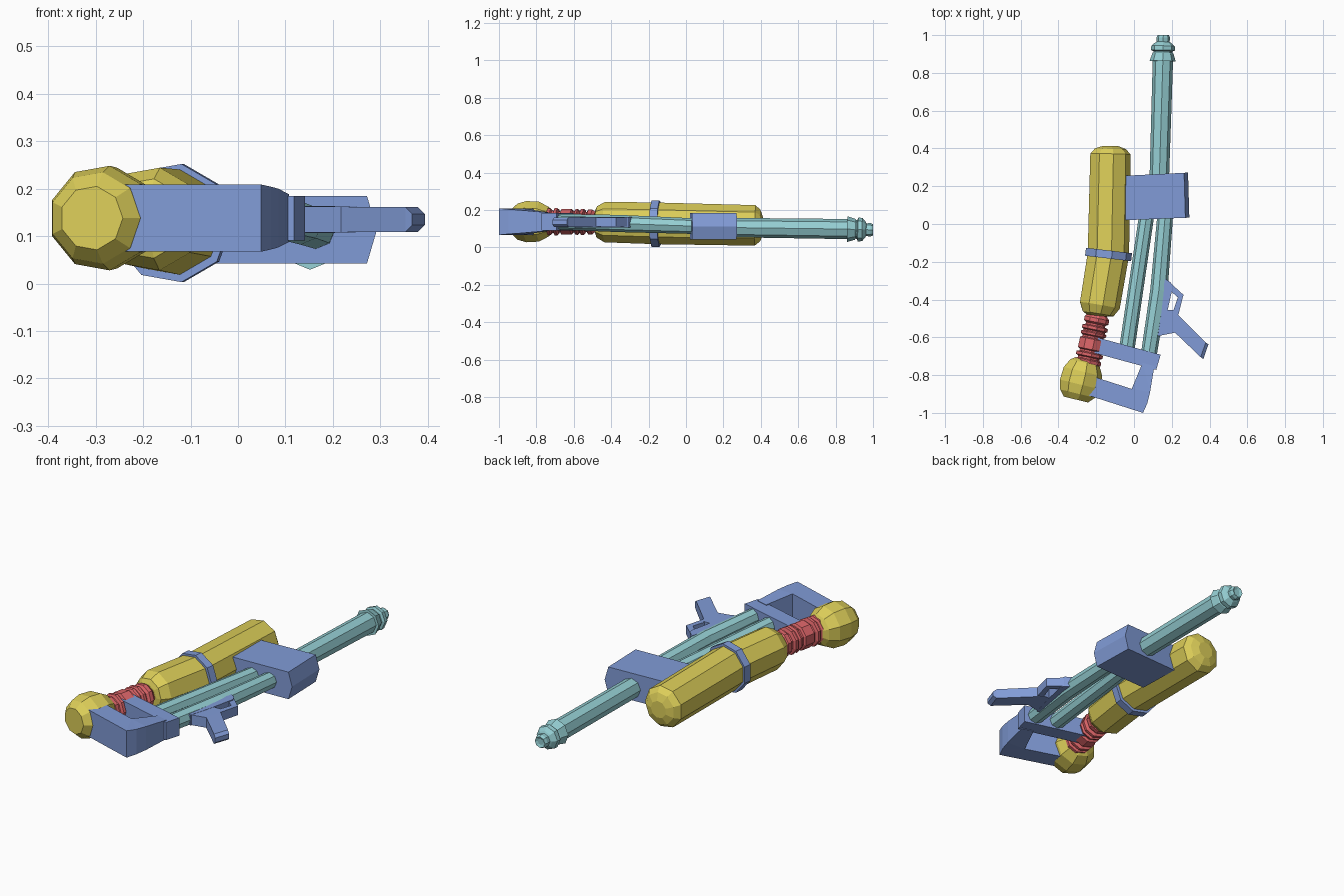
import bpy, bmesh, math
from mathutils import Vector


def material(name, rgb):
    m = bpy.data.materials.new(name)
    m.diffuse_color = (*rgb, 1)
    return m


YELLOW = material("yellow", (0.72, 0.62, 0.10))
RED = material("red", (0.72, 0.13, 0.14))
BLUE = material("blue", (0.22, 0.33, 0.68))
TEAL = material("teal", (0.30, 0.62, 0.65))


def finish(name, bm, mat):
    bmesh.ops.recalc_face_normals(bm, faces=bm.faces)
    me = bpy.data.meshes.new(name)
    bm.to_mesh(me)
    bm.free()
    me.materials.append(mat)
    ob = bpy.data.objects.new(name, me)
    bpy.context.collection.objects.link(ob)
    return ob


def loft(name, rings, mat, sides=9):
    """Faceted tube through (x, y, z, radius) rings, capped at both ends."""
    bm = bmesh.new()
    loops = []
    for i, (x, y, z, r) in enumerate(rings):
        before, after = rings[max(i - 1, 0)], rings[min(i + 1, len(rings) - 1)]
        d = (Vector(after[:3]) - Vector(before[:3])).normalized()
        if d.y < 0:
            d = -d
        side = d.cross(Vector((0, 0, 1))).normalized()
        up = side.cross(d)
        loop = []
        for k in range(sides):
            a = 2 * math.pi * k / sides
            loop.append(bm.verts.new(Vector((x, y, z)) + r * (math.cos(a) * side + math.sin(a) * up)))
        loops.append(loop)
    for a, b in zip(loops, loops[1:]):
        for k in range(sides):
            n = (k + 1) % sides
            bm.faces.new((a[k], a[n], b[n], b[k]))
    bm.faces.new(loops[0])
    bm.faces.new(loops[-1])
    return finish(name, bm, mat)


def along(start, end, profile):
    """Rings on a straight axis from (fraction, radius) pairs."""
    a, b = Vector(start), Vector(end)
    return [(*a.lerp(b, t), r) for t, r in profile]


def plate(name, pts, mid, mat):
    """Prism from top-view points (x, y, half height) around height mid."""
    bm = bmesh.new()
    top = [bm.verts.new((x, y, mid + h)) for x, y, h in pts]
    low = [bm.verts.new((x, y, mid - h)) for x, y, h in pts]
    bm.faces.new(top)
    bm.faces.new(low)
    for i in range(len(pts)):
        j = (i + 1) % len(pts)
        bm.faces.new((top[i], top[j], low[j], low[i]))
    bmesh.ops.triangulate(bm, faces=[f for f in bm.faces if len(f.verts) > 4])
    return finish(name, bm, mat)


def flat(pts, h):
    return [(x, y, h) for x, y in pts]


# Slightly bent tank with rounded ends
loft("tank", [
    (-0.193, -0.485, 0.137, 0.06), (-0.192, -0.475, 0.137, 0.085),
    (-0.184, -0.43, 0.136, 0.11), (-0.139, -0.16, 0.129, 0.113),
    (-0.128, 0.37, 0.118, 0.11), (-0.127, 0.398, 0.118, 0.085),
    (-0.127, 0.412, 0.118, 0.045)], YELLOW)

# Strap around the tank
loft("tank_strap", along((-0.136, -0.14, 0.1275), (-0.141, -0.182, 0.1275),
                         [(0, 0.1265), (1, 0.1265)]), BLUE)

# Ribbed coupling between tank and rear canister
loft("ribbed_coupling", along((-0.190, -0.46, 0.136), (-0.252, -0.76, 0.138), [
    (0, 0.045), (0.07, 0.052), (0.13, 0.068), (0.20, 0.068), (0.23, 0.054),
    (0.26, 0.054), (0.28, 0.071), (0.33, 0.071), (0.35, 0.06), (0.37, 0.06),
    (0.39, 0.071), (0.43, 0.068), (0.45, 0.058), (0.48, 0.058), (0.50, 0.07),
    (0.68, 0.07), (0.70, 0.057), (0.73, 0.057), (0.75, 0.074), (0.80, 0.074),
    (0.82, 0.06), (0.85, 0.06), (0.87, 0.072), (0.93, 0.072), (0.95, 0.055),
    (1, 0.055)]), RED)

# Rounded rear canister
loft("rear_canister", along((-0.258, -0.717, 0.138), (-0.309, -0.929, 0.138), [
    (0, 0.055), (0.08, 0.082), (0.30, 0.108), (0.62, 0.112),
    (0.85, 0.098), (1, 0.068)]), YELLOW)

# Front barrel and flared muzzle
loft("barrel", along((0.128, 0.05, 0.109), (0.154, 0.90, 0.098),
                     [(0, 0.051), (1, 0.054)]), TEAL, 8)
loft("muzzle", along((0.152, 0.862, 0.098), (0.155, 1.0, 0.094), [
    (0, 0.069), (0.30, 0.056), (0.34, 0.05), (0.38, 0.05), (0.42, 0.064),
    (0.58, 0.062), (0.70, 0.044), (0.74, 0.034), (0.90, 0.036), (1, 0.030),
    (0.96, 0.016)]), TEAL, 8)

# Two tubes running from the stock into the middle block
loft("left_tube", along((-0.042, -0.69, 0.138), (0.075, 0.10, 0.115),
                        [(0, 0.041), (1, 0.04)]), TEAL, 8)
loft("right_tube", [(0.077, -0.70, 0.138, 0.042), (0.132, -0.35, 0.128, 0.046),
                    (0.163, 0.02, 0.115, 0.042), (0.165, 0.10, 0.113, 0.042)], TEAL, 8)

# Middle block: hexagonal outer edge, pressed against the tank
bm = bmesh.new()
section = [(-0.045, 0.042), (0.272, 0.042), (0.293, 0.113), (0.272, 0.185), (-0.045, 0.185)]
near = [bm.verts.new((x, 0.02 + 0.04 * (x + 0.05), z)) for x, z in section]
far = [bm.verts.new((x - 0.007, 0.255 + 0.05 * (x + 0.05), z)) for x, z in section]
bm.faces.new(near)
bm.faces.new(far)
for i in range(5):
    j = (i + 1) % 5
    bm.faces.new((near[i], near[j], far[j], far[i]))
finish("middle_block", bm, BLUE)

# Stock: crossbar holding the tubes, and a tapering rear frame
plate("stock_crossbar", flat([(-0.19, -0.602), (0.141, -0.692), (0.118, -0.772), (-0.21, -0.683)],
                             0.047), 0.138, BLUE)
plate("stock_rear_frame", [
    (-0.24, -0.80, 0.071), (-0.012, -0.873, 0.071), (0.045, -0.735, 0.05),
    (0.108, -0.752, 0.05), (0.085, -0.89, 0.062), (0.07, -0.95, 0.066),
    (0.048, -1.0, 0.071), (-0.25, -0.905, 0.071)], 0.138, BLUE)

# Grip with trigger guard on the right-hand side
plate("grip_rail", flat([(0.165, -0.29), (0.195, -0.31), (0.205, -0.335), (0.195, -0.38),
                         (0.175, -0.47), (0.14, -0.595), (0.10, -0.585)], 0.028), 0.135, BLUE)
plate("trigger_guard", flat([(0.185, -0.305), (0.262, -0.375), (0.235, -0.48), (0.205, -0.47),
                             (0.232, -0.388), (0.185, -0.348)], 0.024), 0.135, BLUE)
plate("grip", [(0.165, -0.455, 0.027), (0.215, -0.455, 0.027), (0.233, -0.48, 0.027),
               (0.38, -0.627, 0.026), (0.394, -0.637, 0.012), (0.367, -0.715, 0.012),
               (0.353, -0.705, 0.026), (0.217, -0.575, 0.027), (0.13, -0.593, 0.027)],
      0.135, BLUE)
